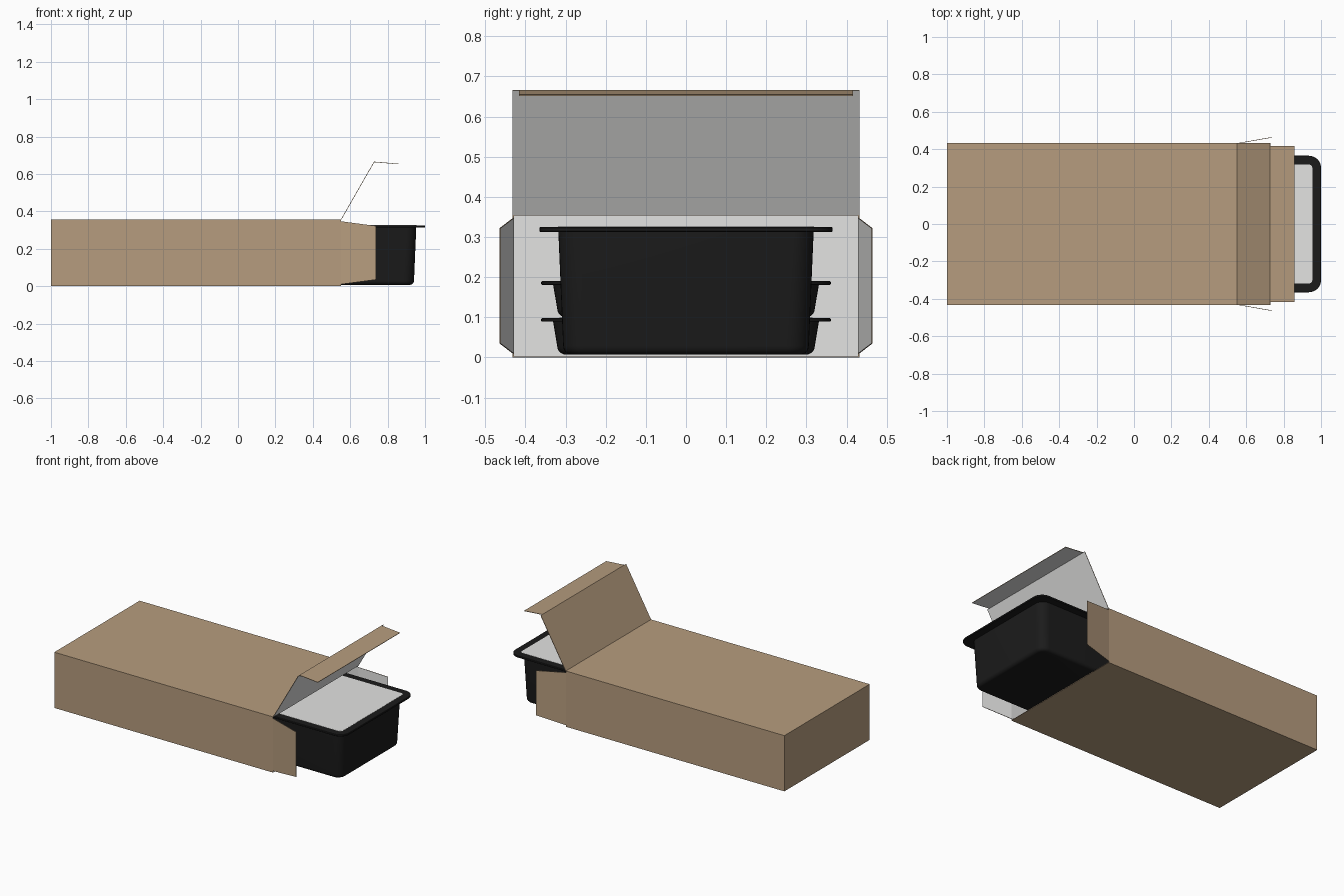
import bpy, bmesh, math

cube = bpy.data.objects.get("Cube")
if cube:
    bpy.data.objects.remove(cube, do_unlink=True)


def material(name, rgb):
    m = bpy.data.materials.new(name)
    m.use_nodes = True
    m.diffuse_color = (*rgb, 1)
    bsdf = m.node_tree.nodes["Principled BSDF"]
    bsdf.inputs["Base Color"].default_value = (*rgb, 1)
    bsdf.inputs["Roughness"].default_value = 0.8
    return m


kraft = material("kraft_brown", (0.47, 0.335, 0.21))
lining = material("white_lining", (0.77, 0.77, 0.76))
black = material("black_plastic", (0.011, 0.011, 0.011))


def add_object(name, bm, mats):
    mesh = bpy.data.meshes.new(name)
    bm.to_mesh(mesh)
    bm.free()
    ob = bpy.data.objects.new(name, mesh)
    bpy.context.collection.objects.link(ob)
    for m in mats:
        mesh.materials.append(m)
    return ob


def card(name, faces):
    """Folded card: brown on the side the normals face, white on the other."""
    bm = bmesh.new()
    for f in faces:
        bm.faces.new([bm.verts.new(p) for p in f])
    bmesh.ops.remove_doubles(bm, verts=bm.verts, dist=0.0001)
    ob = add_object(name, bm, [kraft, lining])
    mod = ob.modifiers.new("thickness", "SOLIDIFY")
    mod.thickness = 0.003
    mod.offset = -1
    mod.use_even_offset = True
    mod.material_offset = 1
    mod.material_offset_rim = 0
    return ob


# Carton sleeve, open at the +x end
X0, X1, Y, Z = -1.0, 0.55, 0.432, 0.357
profile = [(-Y, 0), (Y, 0), (Y, Z), (-Y, Z)]
walls = []
for i, (a, b) in enumerate(profile):
    c, d = profile[(i + 1) % 4]
    walls.append([(X0, a, b), (X0, c, d), (X1, c, d), (X1, a, b)])
walls.append([(X0, a, b) for a, b in reversed(profile)])
card("carton", walls)

# Side flaps, splayed outward and tapered
for name, s in (("left_flap", 1), ("right_flap", -1)):
    flap = [(X1, s * Y, 0.01), (X1, s * Y, 0.347),
            (0.738, s * 0.465, 0.322), (0.738, s * 0.465, 0.035)]
    card(name, [flap[::s]])

# Raised lid flap with its narrower tuck, brown side up
fold, tip, T = (0.727, 0.666), (0.857, 0.655), 0.416
card("lid_flap", [[(X1, Y, Z), (X1, -Y, Z), (fold[0], -Y, fold[1]), (fold[0], Y, fold[1])]])
card("lid_tuck", [[(fold[0], T, fold[1]), (fold[0], -T, fold[1]),
                   (tip[0], -T, tip[1]), (tip[0], T, tip[1])]])


def rounded_rect(cx, hx, hy, r, z, steps=8):
    pts = []
    for k, (sx, sy) in enumerate([(1, 1), (-1, 1), (-1, -1), (1, -1)]):
        for i in range(steps + 1):
            a = math.pi / 2 * (k + i / steps)
            pts.append((cx + sx * (hx - r) + r * math.cos(a),
                        sy * (hy - r) + r * math.sin(a), z))
    return pts


def loft(name, cx, rings, mat):
    """Closed solid through rounded rectangles given as (hx, hy, radius, z)."""
    bm = bmesh.new()
    loops = [[bm.verts.new(p) for p in rounded_rect(cx, *ring)] for ring in rings]
    for a, b in zip(loops, loops[1:]):
        for i in range(len(a)):
            j = (i + 1) % len(a)
            bm.faces.new((a[i], a[j], b[j], b[i]))
    bm.faces.new(loops[0][::-1])
    bm.faces.new(loops[-1])
    bmesh.ops.recalc_face_normals(bm, faces=bm.faces)
    ob = add_object(name, bm, [mat])
    bpy.ops.object.select_all(action="DESELECT")
    ob.select_set(True)
    bpy.context.view_layer.objects.active = ob
    bpy.ops.object.shade_smooth_by_angle(angle=math.radians(35))
    return ob


def tray(name, cx, hx, hy, wall, z0, z1, draft, rim):
    """Tapered tub with rounded base, flat rim and sealed film."""
    fillet = 0.022
    bx, by = hx - wall, hy - wall
    lx, ly = bx - draft, by - draft
    rings = []
    for i in range(6):
        a = math.pi / 2 * i / 5
        inset = fillet * (1 - math.sin(a))
        rings.append((lx - inset, ly - inset, 0.055 - inset, z0 + fillet * (1 - math.cos(a))))
    rings.append((bx, by, 0.055, z1 - rim))
    e = 0.002
    rings += [(hx - e, hy - e, 0.062, z1 - rim), (hx, hy, 0.065, z1 - rim + e),
              (hx, hy, 0.065, z1 - e), (hx - e, hy - e, 0.062, z1)]
    loft(name, cx, rings, black)
    f = 0.046
    loft(name + "_film", cx, [(hx - f, hy - f, 0.022, z1 - e), (hx - f, hy - f, 0.022, z1 + 0.001)], lining)


# Deep tray sliding out, shallow trays stacked behind it
tray("deep_tray", 0.6, 0.4, 0.365, 0.047, 0.007, 0.325, 0.012, 0.012)
for name, z0, z1 in (("lower_tray", 0.007, 0.098), ("upper_tray", 0.1, 0.19)):
    tray(name, -0.3, 0.4, 0.361, 0.03, z0, z1, 0.01, 0.009)
